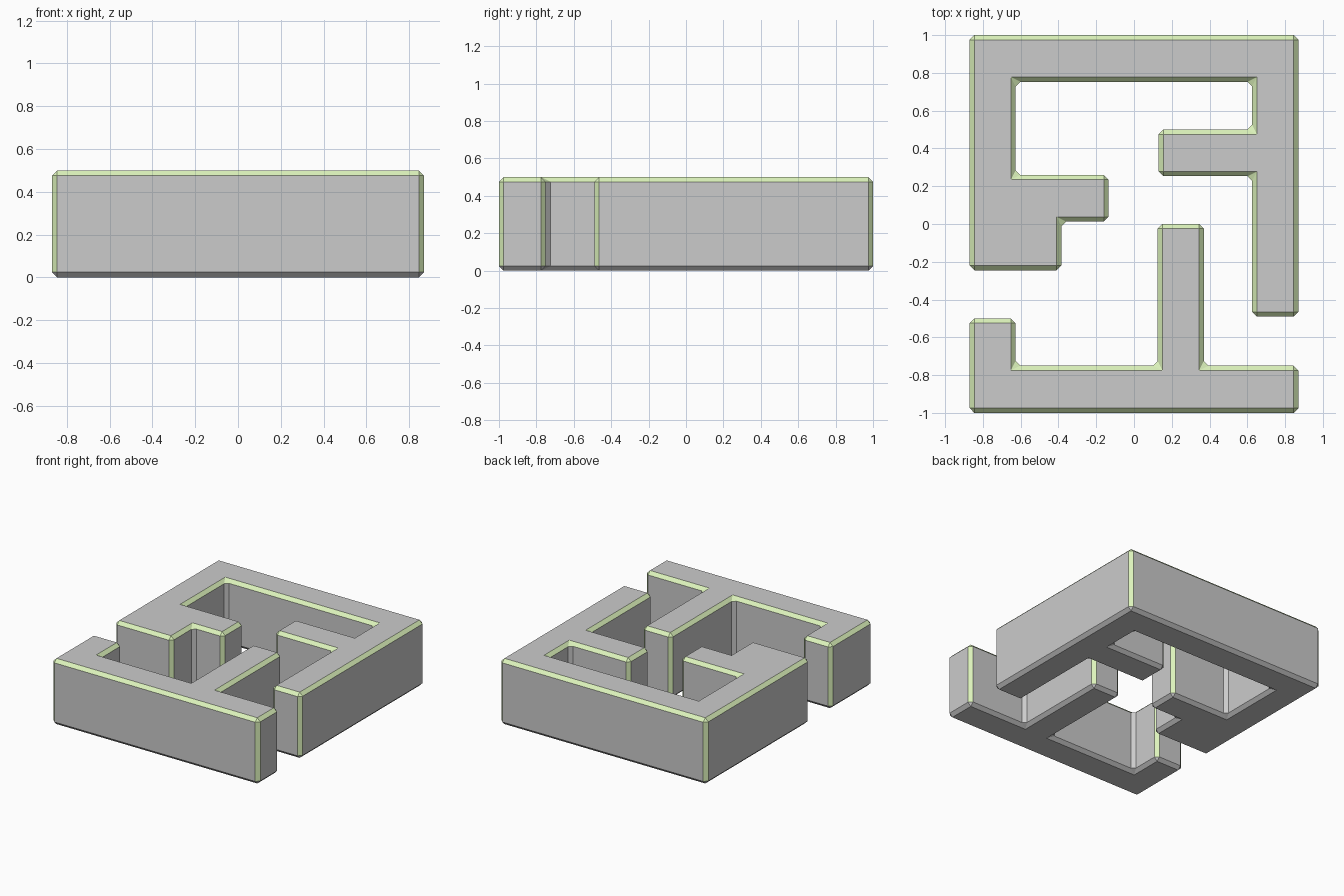
import bpy, bmesh

if "Cube" in bpy.data.objects:
    bpy.data.objects.remove(bpy.data.objects["Cube"])

HEIGHT, CHAMFER = 0.5, 0.025

green = bpy.data.materials.new("edge_green")
green.diffuse_color = (0.72, 0.9, 0.5, 1)
green.use_nodes = True
green.node_tree.nodes["Principled BSDF"].inputs["Base Color"].default_value = green.diffuse_color
grey = bpy.data.materials.new("body_grey")
grey.diffuse_color = (0.8, 0.8, 0.8, 1)
grey.use_nodes = True
grey.node_tree.nodes["Principled BSDF"].inputs["Base Color"].default_value = grey.diffuse_color


def wall(name, outline):
    """Extrude a counter-clockwise outline, chamfer every edge, tint the chamfers."""
    bm = bmesh.new()
    base = bm.faces.new([bm.verts.new((x, y, 0)) for x, y in outline])
    top = bmesh.ops.extrude_face_region(bm, geom=[base], use_keep_orig=True)
    bmesh.ops.translate(bm, vec=(0, 0, HEIGHT),
                        verts=[g for g in top["geom"] if isinstance(g, bmesh.types.BMVert)])
    bmesh.ops.recalc_face_normals(bm, faces=bm.faces)
    bmesh.ops.bevel(bm, geom=bm.edges[:], offset=CHAMFER, offset_type='OFFSET',
                    segments=1, profile=0.5, affect='EDGES')
    bm.normal_update()
    # green on upper chamfers and outward vertical corners only
    for f in bm.faces:
        n = f.normal
        if max(abs(c) for c in n) > 0.99 or n.z < -0.1:
            continue
        uprights = [e for e in f.edges if abs(e.verts[0].co.z - e.verts[1].co.z) > 0.3]
        if n.z > 0.1 or all(e.is_convex for e in uprights):
            f.material_index = 1
    mesh = bpy.data.meshes.new(name)
    bm.to_mesh(mesh)
    bm.free()
    mesh.materials.append(grey)
    mesh.materials.append(green)
    bpy.context.collection.objects.link(bpy.data.objects.new(name, mesh))


# large hooked wall round the back, with a stub on each arm
wall("back_wall", [
    (-0.87, 1), (-0.87, -0.245), (-0.385, -0.245), (-0.385, 0.013), (-0.135, 0.013),
    (-0.135, 0.26), (-0.627, 0.26), (-0.627, 0.753), (0.625, 0.753), (0.625, 0.5),
    (0.13, 0.5), (0.13, 0.253), (0.625, 0.253), (0.625, -0.49), (0.87, -0.49), (0.87, 1)])

# front wall with a short left end and a tall central stem
wall("front_wall", [
    (-0.87, -1), (0.87, -1), (0.87, -0.75), (0.37, -0.75), (0.37, 0), (0.125, 0),
    (0.125, -0.75), (-0.627, -0.75), (-0.627, -0.5), (-0.87, -0.5)])
